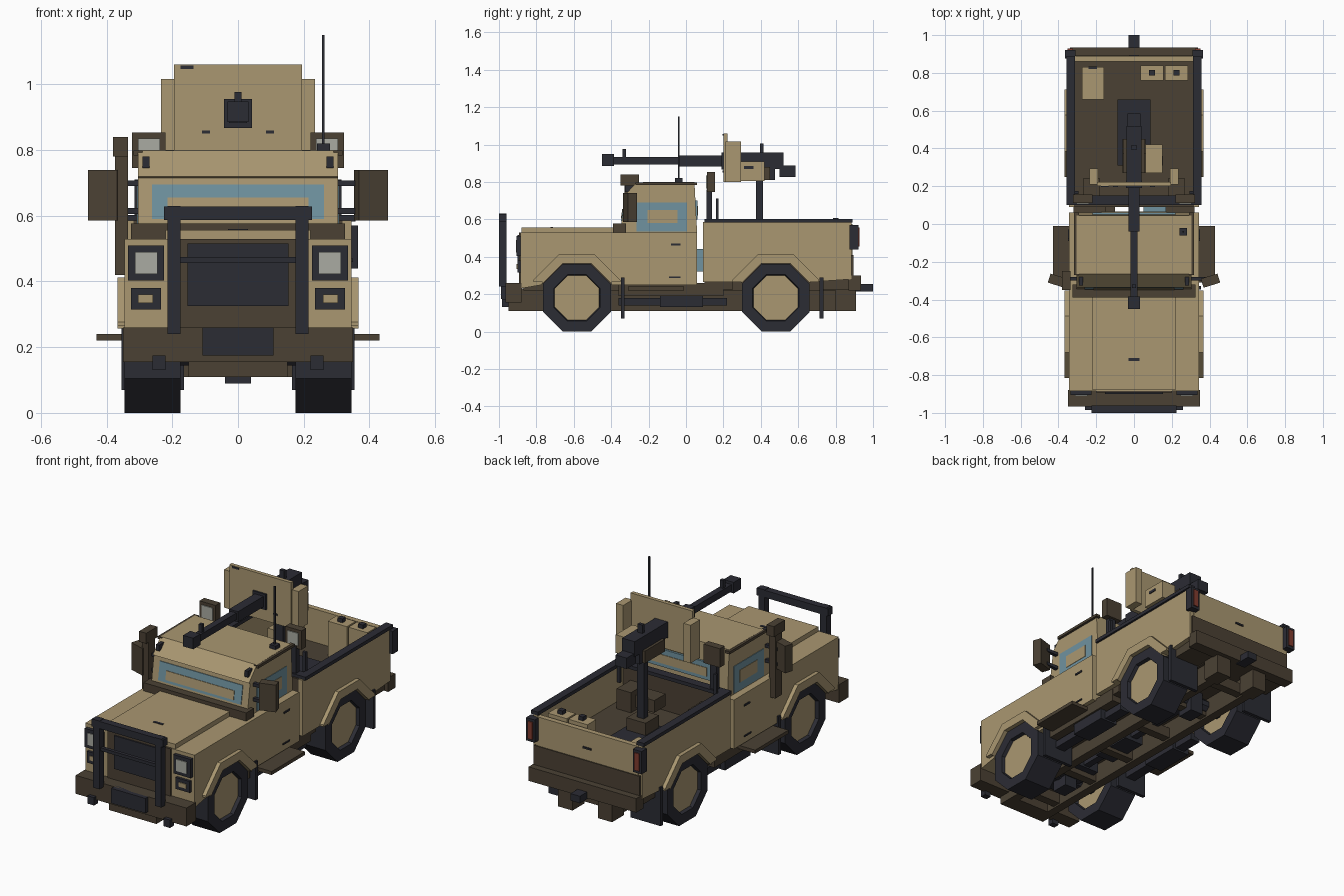
import bpy, bmesh, math

cube = bpy.data.objects.get("Cube")
if cube:
    bpy.data.objects.remove(cube, do_unlink=True)


def material(name, red, green, blue):
    mat = bpy.data.materials.new(name)
    mat.use_nodes = True
    colour = (red, green, blue, 1)
    mat.diffuse_color = colour
    mat.node_tree.nodes["Principled BSDF"].inputs["Base Color"].default_value = colour
    return mat


tan = material("desert tan", .4, .31, .165)
brown = material("dark brown", .07, .053, .034)
charcoal = material("charcoal", .024, .025, .034)
glass = material("blue glass", .16, .29, .35)
lens = material("pale lens", .4, .41, .36)
red = material("tail red", .22, .045, .028)


def wide(half):
    return (-half, half)


def finish(name, bm, *mats):
    bmesh.ops.recalc_face_normals(bm, faces=bm.faces)
    mesh = bpy.data.meshes.new(name)
    bm.to_mesh(mesh)
    bm.free()
    for mat in mats:
        mesh.materials.append(mat)
    obj = bpy.data.objects.new(name, mesh)
    bpy.context.scene.collection.objects.link(obj)
    return obj


def mirror_x(bm):
    copy = bmesh.ops.duplicate(bm, geom=bm.verts[:] + bm.edges[:] + bm.faces[:])["geom"]
    for v in copy:
        if isinstance(v, bmesh.types.BMVert):
            v.co.x = -v.co.x


def prism(name, mat, outline, x, mirror=False, hub=None):
    """Extrude a (y, z) outline along x; hub gives recessed end faces."""
    bm = bmesh.new()
    ends = [[bm.verts.new((px, y, z)) for y, z in outline] for px in x]
    caps = [bm.faces.new(ring) for ring in ends]
    for i in range(len(outline)):
        j = (i + 1) % len(outline)
        bm.faces.new((ends[0][i], ends[0][j], ends[1][j], ends[1][i]))
    if hub:
        bmesh.ops.recalc_face_normals(bm, faces=bm.faces)
        for cap in caps:
            bmesh.ops.inset_region(bm, faces=[cap], thickness=.062)
            bmesh.ops.inset_region(bm, faces=[cap], thickness=.005, depth=-.02)
            cap.material_index = 1
    if mirror:
        mirror_x(bm)
    return finish(name, bm, mat, *([hub] if hub else []))


def box(name, mat, x, y, z, mirror=False):
    outline = [(y[0], z[0]), (y[1], z[0]), (y[1], z[1]), (y[0], z[1])]
    return prism(name, mat, outline, x, mirror)


FRONT_AXLE, REAR_AXLE, HUB_Z = -.583, .48, .18


def octagon(centre, apothem, corners=range(8)):
    radius = apothem / math.cos(math.pi / 8)
    angles = [math.pi * (2 * k + 1) / 8 for k in corners]
    return [(centre + radius * math.cos(a), HUB_Z + radius * math.sin(a)) for a in angles]


def arch(centre, apothem, base):
    """Wheel opening running from the rear side to the front side."""
    return [(centre + apothem, base)] + octagon(centre, apothem, range(4)) + [(centre - apothem, base)]


# Wheels, axles, arch trims and mud flaps
for label, axle in (("front", FRONT_AXLE), ("rear", REAR_AXLE)):
    prism(label + "_wheels", charcoal, octagon(axle, .181), (.175, .345), mirror=True, hub=tan)
    prism(label + "_axle", charcoal, octagon(axle, .035), wide(.2))
    box(label + "_differential", charcoal, wide(.04), (axle - .05, axle + .05), (.09, .25))
    trim = arch(axle, .232, .265) + arch(axle, .184, .265)[::-1]
    prism(label + "_arch_trim", tan, trim, (.33, .367), mirror=True)
    flap = axle + .235
    box(label + "_mud_flap", charcoal, (.165, .355), (flap, flap + .02), (.07, .29), mirror=True)

# Chassis
box("frame_rail", brown, (.1, .15), (-.93, .9), (.11, .23), mirror=True)
for i in range(6):
    y = -.8 + i * .31
    box("cross_member", brown, wide(.14), (y, y + .05), (.12, .18))
box("engine_bay", brown, wide(.168), (-.87, -.35), (.22, .5))
box("engine_sump", charcoal, wide(.08), (-.7, -.4), (.15, .27))
box("drive_shaft", charcoal, wide(.02), (-.4, REAR_AXLE), (.16, .2))
box("gearbox", charcoal, wide(.06), (-.25, 0), (.14, .25))
box("sill", brown, (.15, .32), (-.36, .2), (.19, .26), mirror=True)
box("side_step", brown, (.3, .43), (-.31, -.01), (.22, .24), mirror=True)
box("side_tank", charcoal, (.2, .31), (-.14, .09), (.13, .19), mirror=True)
box("side_pipe", charcoal, (.22, .28), (-.36, .22), (.14, .18), mirror=True)

# Hood and lower cab
lower = [(-.885, .23), (-.885, .53), (.06, .53), (.06, .25)] + arch(FRONT_AXLE, .186, .25)
prism("lower_body", tan, lower, wide(.345))
box("hood_panel", tan, wide(.22), (-.88, -.36), (.52, .557))
box("hood_latch", charcoal, wide(.03), (-.725, -.71), (.555, .56))
box("cowl", brown, wide(.325), (-.39, -.32), (.52, .577))

# Cab with a sloping visor over a steep windscreen
cab = [(-.345, .52), (-.345, .58), (-.325, .715), (-.335, .72), (-.265, .798), (.045, .8), (.06, .52)]
prism("cab", tan, cab, wide(.304))
box("drip_rail", brown, (.29, .318), (-.27, .06), (.783, .798), mirror=True)
box("visor_lamp", charcoal, (.27, .29), (-.325, -.27), (.745, .78), mirror=True)


def windscreen(name, mat, half, low, high, out):
    slope = lambda z: -.345 + (z - .58) * .148
    outline = [(slope(low) - out, low), (slope(high) - out, high), (slope(high) + .01, high), (slope(low) + .01, low)]
    prism(name, mat, outline, wide(half))


windscreen("windscreen", glass, .262, .59, .695, .004)
windscreen("windscreen_centre", tan, .215, .605, .655, .007)
box("side_window", glass, (.3, .307), (-.265, .005), (.535, .69), mirror=True)
box("side_window_centre", tan, (.3, .309), (-.205, -.045), (.58, .65), mirror=True)
box("rear_window", glass, wide(.22), (.05, .062), (.6, .7))
box("rear_window_centre", tan, wide(.175), (.05, .065), (.62, .67))
box("door_handle", charcoal, (.34, .35), (-.08, -.03), (.46, .47), mirror=True)
box("door_hinge", charcoal, (.34, .35), (-.09, -.03), (.285, .293), mirror=True)
box("gap_canister", glass, (.05, .17), (.06, .09), (.32, .44))

# Mirrors, snorkel and antenna
for side in (1, -1):
    mirror = box("wing_mirror", brown, wide(.046), wide(.025), (.585, .74))
    mirror.location = (side * .405, -.3, 0)
    mirror.rotation_euler.z = side * .3
box("mirror_bracket", charcoal, (.3, .38), (-.3, -.28), (.605, .623), mirror=True)
box("mirror_bracket_upper", charcoal, (.3, .38), (-.3, -.28), (.69, .708), mirror=True)
box("snorkel_stem", brown, (-.375, -.335), (-.33, -.27), (.42, .8))
box("snorkel_head", brown, (-.38, -.335), (-.35, -.25), (.78, .84))
box("antenna_base", charcoal, (.24, .28), (-.06, -.02), (.79, .82))
box("antenna", charcoal, (.256, .264), (-.044, -.036), (.8, 1.15))

# Nose: grille, lamps, bumper and bull bar
box("grille_surround", brown, wide(.2), (-.893, -.87), (.25, .53))
box("grille", charcoal, wide(.153), (-.9, -.87), (.325, .515))
box("headlamp_frame", charcoal, (.225, .335), (-.905, -.87), (.403, .51), mirror=True)
box("headlamp", lens, (.245, .313), (-.91, -.87), (.423, .49), mirror=True)
box("indicator_frame", charcoal, (.235, .325), (-.9, -.87), (.315, .38), mirror=True)
box("indicator", tan, (.258, .305), (-.905, -.87), (.335, .36), mirror=True)
box("front_bumper", brown, wide(.35), (-.965, -.88), (.155, .26))
box("lower_bumper", brown, wide(.15), (-.95, -.85), (.11, .16))
box("winch", charcoal, wide(.108), (-.99, -.95), (.175, .26))
box("tow_hook", charcoal, (.22, .26), (-.985, -.95), (.13, .175), mirror=True)
box("bull_bar_post", charcoal, (.175, .215), (-1, -.96), (.24, .63), mirror=True)
box("bull_bar_top", charcoal, wide(.226), (-1, -.96), (.587, .628))
box("bull_bar_middle", charcoal, wide(.18), (-.99, -.97), (.456, .474))

# Cargo bed
side_wall = [(.09, .265), (.09, .585), (.885, .585), (.885, .28)] + arch(REAR_AXLE, .186, .265)
prism("bed_side", tan, side_wall, (.318, .345), mirror=True)
box("bed_floor", brown, wide(.32), (.1, .88), (.36, .385))
box("bed_underside", brown, wide(.165), (.1, .88), (.22, .36))
for y in (.1, .72):
    box("bed_outer_floor", brown, wide(.318), (y, y + .15), (.225, .36))
box("bed_front_wall", brown, wide(.32), (.09, .115), (.27, .585))
box("bed_rail", charcoal, (.312, .357), (.1, .89), (.582, .602), mirror=True)
box("bed_front_rail", charcoal, wide(.345), (.1, .15), (.582, .602))
box("tailgate", tan, wide(.32), (.86, .89), (.29, .575))
box("tailgate_lower", brown, wide(.335), (.87, .896), (.28, .41))
box("tailgate_handle", charcoal, wide(.025), (.88, .896), (.475, .485))
box("tail_lamp_housing", charcoal, (.31, .365), (.875, .922), (.44, .57), mirror=True)
box("tail_lamp", red, (.322, .353), (.9, .928), (.455, .555), mirror=True)
box("rear_bumper", brown, wide(.34), (.87, .935), (.22, .3))
box("rear_frame_end", brown, (.08, .17), (.8, .91), (.11, .23), mirror=True)
box("tow_hitch", charcoal, wide(.03), (.9, 1), (.215, .255))

# Spot lamps behind the cab
box("lamp_post", charcoal, (.25, .29), (.11, .14), (.59, .76), mirror=True)
box("spot_lamp", brown, (.22, .322), (.112, .155), (.745, .853), mirror=True)
box("spot_lens", lens, (.237, .305), (.107, .13), (.765, .835), mirror=True)
box("short_post", charcoal, (.295, .315), (.16, .175), (.5, .71), mirror=True)

# Cargo
box("storage_box", tan, (-.275, -.16), (.66, .83), (.38, .5))
box("storage_latch", charcoal, (-.24, -.195), (.82, .835), (.47, .505))
box("corner_box", brown, (.18, .27), (.115, .24), (.38, .5), mirror=True)
for x in (.035, .165):
    box("fuel_can", tan, (x, x + .12), (.76, .84), (.38, .585))
    box("fuel_can_cap", charcoal, (x + .045, x + .075), (.785, .815), (.58, .607))

# Gun mount
box("mount_plate", charcoal, wide(.088), (.31, .66), (.38, .4))
box("mount_base", brown, wide(.06), (.33, .45), (.4, .47))
box("gunner_seat", brown, wide(.06), (.27, .372), (.5, .57))
box("pedestal", charcoal, wide(.022), (.373, .412), (.4, .85))
box("cradle", brown, wide(.055), (.27, .45), (.81, .88))

# Gun
box("barrel", charcoal, wide(.018), (-.4, 0), (.893, .932))
box("barrel_sleeve", charcoal, wide(.028), (-.04, .25), (.882, .942))
box("muzzle", charcoal, wide(.032), (-.45, -.385), (.885, .948))
box("front_sight", charcoal, wide(.01), (-.34, -.32), (.92, .977))
box("gun_port", charcoal, wide(.042), (.19, .23), (.867, .956))
box("receiver", charcoal, wide(.04), (.22, .52), (.87, .957))
box("receiver_rear", charcoal, wide(.04), (.41, .475), (.81, .9))
box("rear_sight", charcoal, wide(.015), (.395, .415), (.95, 1.005))
box("gun_grip", charcoal, wide(.035), (.5, .585), (.825, .887))
box("ammo_box", tan, (.06, .15), (.27, .42), (.805, .908))
box("ammo_latch", charcoal, (.14, .154), (.31, .36), (.87, .885))

# Gun shield
box("shield", tan, wide(.195), (.2, .222), (.8, 1.06))
box("shield_wing", tan, (.19, .235), (.21, .295), (.8, 1.017), mirror=True)
box("shield_vent", charcoal, (.085, .11), (.196, .21), (.85, .86), mirror=True)
box("shield_clip", charcoal, (-.175, -.135), (.196, .21), (1.047, 1.057))
